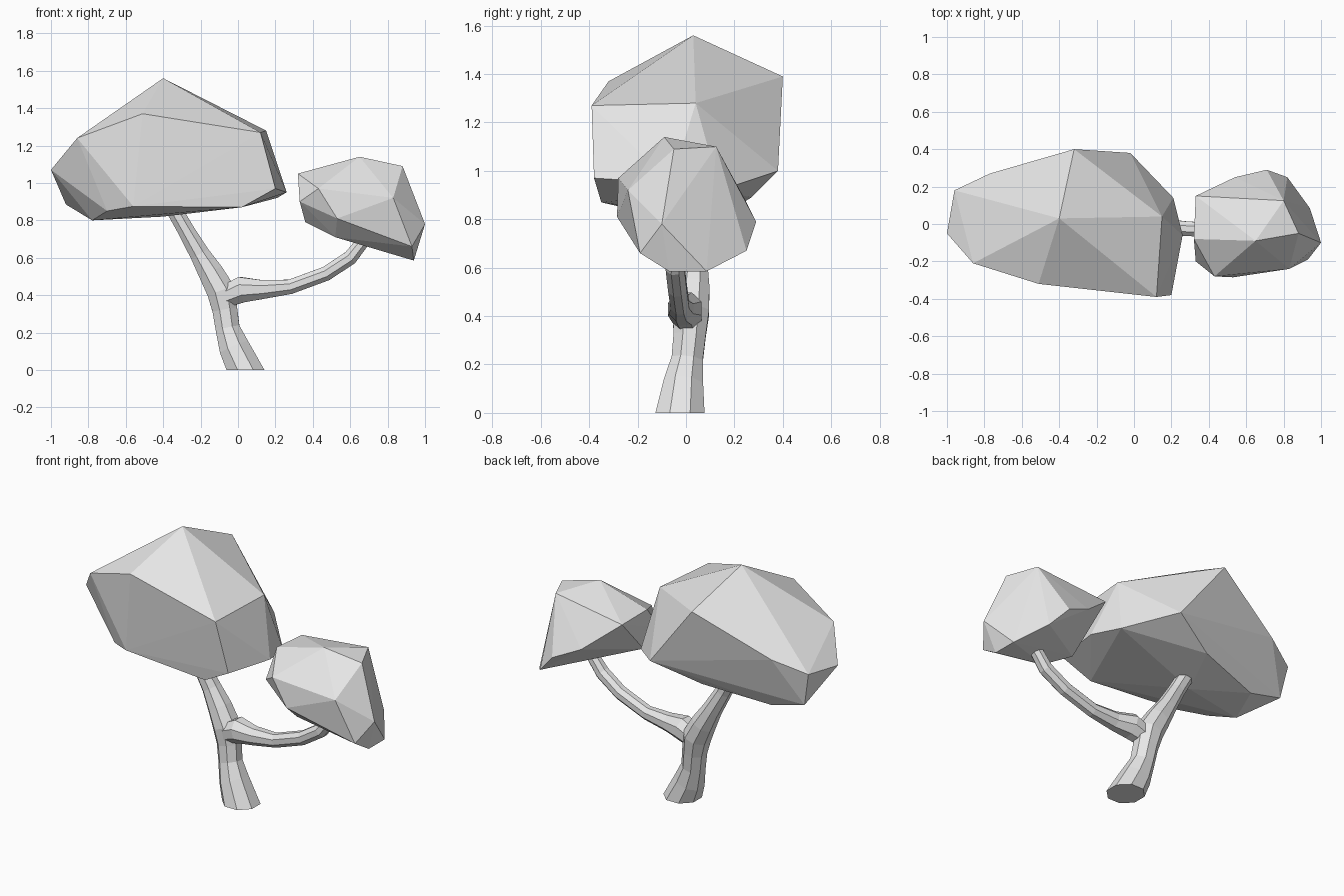
import bpy
import bmesh
import math
from mathutils import Vector

SIDES = 8

# Remove the default cube
default_cube = bpy.data.objects.get("Cube")
if default_cube:
    bpy.data.objects.remove(default_cube, do_unlink=True)


def make_material(name, colour):
    material = bpy.data.materials.new(name)
    material.use_nodes = True
    material.diffuse_color = colour
    shader = next(n for n in material.node_tree.nodes if n.type == "BSDF_PRINCIPLED")
    shader.inputs["Base Color"].default_value = colour
    shader.inputs["Roughness"].default_value = 0.8
    return material


def finish_object(name, bm, material):
    """Turn the bmesh into a flat-shaded object with one material."""
    bmesh.ops.recalc_face_normals(bm, faces=bm.faces[:])
    mesh = bpy.data.meshes.new(name)
    bm.to_mesh(mesh)
    bm.free()
    mesh.materials.append(material)
    obj = bpy.data.objects.new(name, mesh)
    bpy.context.collection.objects.link(obj)
    return obj


def faceted_clump(name, corners, material):
    """Wrap a faceted leaf clump around its corner points."""
    bm = bmesh.new()
    for corner in corners:
        bm.verts.new(corner)
    bmesh.ops.convex_hull(bm, input=bm.verts[:])
    loose = [v for v in bm.verts if not v.link_faces]
    bmesh.ops.delete(bm, geom=loose, context="VERTS")
    return finish_object(name, bm, material)


def tapered_limb(name, path, material, level_start=False):
    """Sweep a faceted ring along a path of (x, y, z, radius) stations."""
    bm = bmesh.new()
    centres = [Vector(station[:3]) for station in path]
    rings = []
    for i, station in enumerate(path):
        before = centres[max(i - 1, 0)]
        after = centres[min(i + 1, len(path) - 1)]
        tangent = (after - before).normalized()
        if i == 0 and level_start:
            tangent = Vector((0, 0, 1))
        across = tangent.cross(Vector((0, 1, 0))).normalized()
        depth = across.cross(tangent).normalized()
        ring = []
        for k in range(SIDES):
            angle = math.tau * (k + 0.5) / SIDES
            offset = across * math.cos(angle) + depth * math.sin(angle)
            ring.append(bm.verts.new(centres[i] + offset * station[3]))
        rings.append(ring)
    for lower, upper in zip(rings, rings[1:]):
        for k in range(SIDES):
            n = (k + 1) % SIDES
            bm.faces.new((lower[k], lower[n], upper[n], upper[k]))
    bm.faces.new(rings[0])
    bm.faces.new(rings[-1])
    return finish_object(name, bm, material)


grey = make_material("plain grey", (0.8, 0.8, 0.8, 1.0))

# Trunk flowing into the left-leaning main limb
tapered_limb("trunk_and_main_limb", [
    (.04, -.025, 0, .11),
    (-.02, -.01, .12, .088),
    (-.055, .005, .22, .07),
    (-.07, .015, .32, .072),
    (-.09, .02, .42, .082),
    (-.145, .03, .52, .072),
    (-.205, .035, .62, .057),
    (-.28, .03, .75, .048),
    (-.36, .03, .89, .046),
], grey, level_start=True)

# Thin side branch curving out and up
tapered_limb("side_branch", [
    (-.1, .01, .38, .06),
    (.02, -.005, .43, .075),
    (.13, -.02, .43, .055),
    (.28, -.025, .445, .042),
    (.47, -.035, .515, .042),
    (.6, -.045, .6, .042),
    (.67, -.045, .69, .038),
    (.7, -.05, .8, .036),
], grey)

# Large leaf clump: crown, then rim, then underside
faceted_clump("large_leaf_clump", [
    (-.4, .03, 1.56), (.15, .04, 1.28), (.12, -.39, 1.27),
    (-.51, -.32, 1.37), (-.86, -.21, 1.24), (-.32, .4, 1.39),
    (-1, -.05, 1.07), (-.96, .18, 1.09), (-.77, .27, 1.165),
    (-.02, .38, 1), (.21, .14, .92), (.26, -.06, .95), (.2, -.38, .97),
    (.02, -.35, .87), (-.56, -.29, .875), (-.7, -.2, .85),
    (-.92, .16, .885), (-.78, -.05, .8), (-.7, .17, .83),
    (-.3, .27, .89), (-.4, 0, .82),
], grey)

# Small leaf clump: crown, then rim, then underside
faceted_clump("small_leaf_clump", [
    (.65, -.09, 1.14), (.88, -.05, 1.09), (.8, .125, 1.1),
    (.33, .15, 1.04), (.32, -.08, 1.05), (.43, -.28, .97),
    (.33, -.2, .9), (.83, -.24, .92), (1, -.1, .78),
    (.53, -.285, .81), (.54, .25, .87), (.71, .29, .79),
    (.82, .25, .67), (.94, .085, .585), (.94, -.07, .585),
    (.93, -.19, .66), (.52, -.17, .71), (.36, -.1, .79),
], grey)
